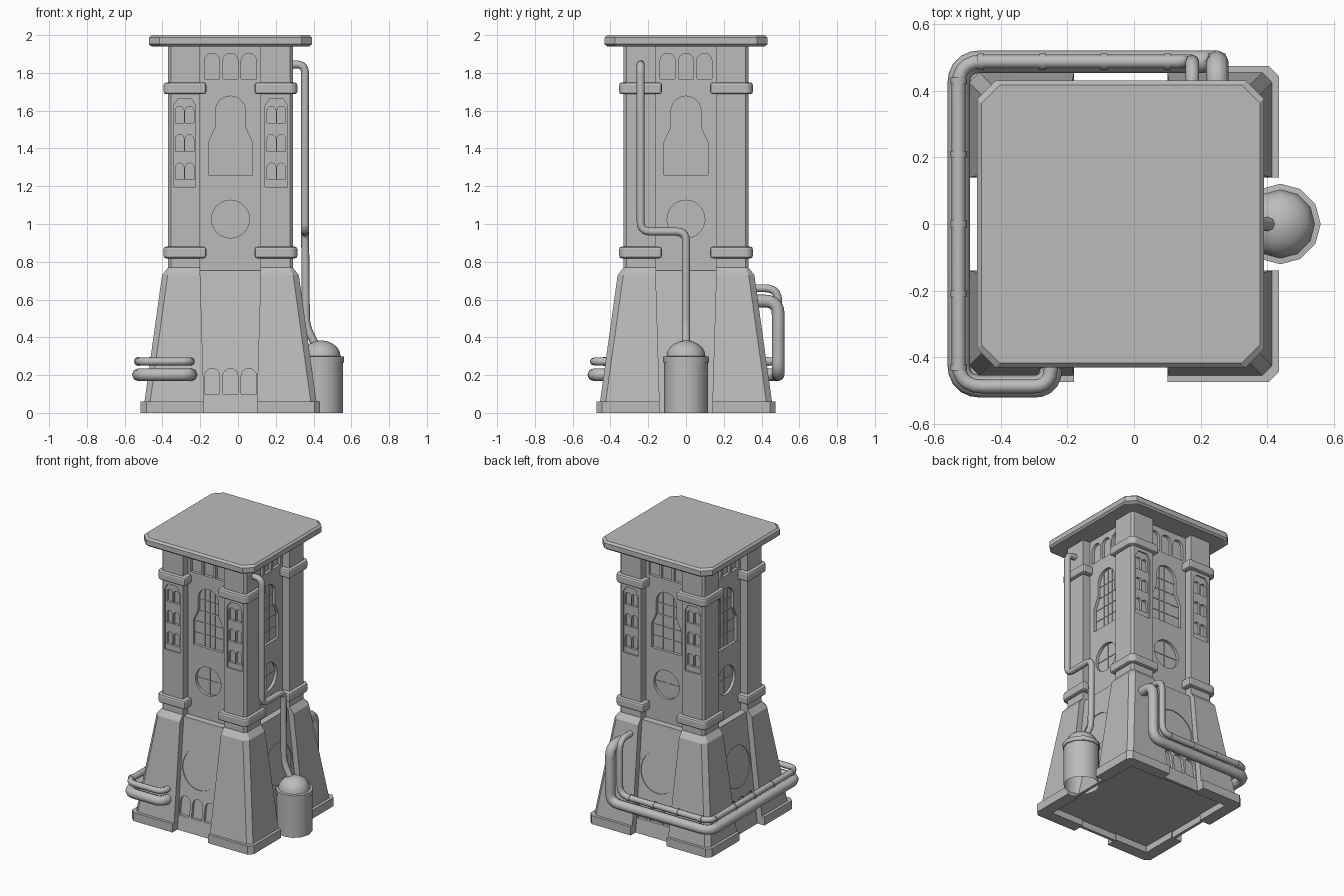
import bpy, bmesh, math
from mathutils import Vector, Matrix

cube = bpy.data.objects.get("Cube")
if cube:
    bpy.data.objects.remove(cube, do_unlink=True)

CX = -0.04  # tower axis

stone = bpy.data.materials.new("grey stone")
stone.use_nodes = True
stone.diffuse_color = (0.5, 0.5, 0.5, 1)
stone.node_tree.nodes["Principled BSDF"].inputs["Base Color"].default_value = (0.5, 0.5, 0.5, 1)


def make(name, bm, x=CX, y=0):
    bmesh.ops.recalc_face_normals(bm, faces=bm.faces)
    mesh = bpy.data.meshes.new(name)
    bm.to_mesh(mesh)
    bm.free()
    mesh.materials.append(stone)
    ob = bpy.data.objects.new(name, mesh)
    ob.location = (x, y, 0)
    bpy.context.collection.objects.link(ob)
    return ob


def loft(bm, rings, turn=0, caps=(True, True)):
    """Skin a stack of closed rings, turned about the vertical axis."""
    rot = Matrix.Rotation(turn, 3, 'Z')
    rows = [[bm.verts.new(rot @ Vector(p)) for p in ring] for ring in rings]
    for a, b in zip(rows, rows[1:]):
        for i in range(len(a)):
            j = (i + 1) % len(a)
            bm.faces.new((a[i], a[j], b[j], b[i]))
    if caps[0]:
        bm.faces.new(rows[0][::-1])
    if caps[1]:
        bm.faces.new(rows[-1])


def octagon(h, c, z):
    k = h - c
    return [(h, -k, z), (h, k, z), (k, h, z), (-k, h, z),
            (-h, k, z), (-h, -k, z), (-k, -h, z), (k, -h, z)]


def corner(a, h, c, z):
    """L-shaped section wrapping one corner of the core."""
    i = h - 0.083
    return [(h, a, z), (h, h - c, z), (h - c, h, z), (a, h, z), (a, i, z), (i, i, z), (i, a, z)]


def circle(r, z, n=12):
    return [(r * math.cos(math.tau * i / n), r * math.sin(math.tau * i / n), z) for i in range(n)]


def smooth(ob):
    bpy.ops.object.select_all(action='DESELECT')
    ob.select_set(True)
    bpy.context.view_layer.objects.active = ob
    bpy.ops.object.shade_smooth_by_angle(angle=math.radians(50))


# Wall distance from the axis at a height
def core_wall(z):
    return 0.275 if z > 0.757 else 0.42 - 0.134 * z


def post_wall(z):
    return 0.33


# Outlines in (across, height)
def arch(u, z0, w, height, n=8):
    r = w / 2
    top = z0 + height - r
    return [(u - r, z0), (u + r, z0)] + [
        (u + r * math.cos(math.pi * i / n), top + r * math.sin(math.pi * i / n)) for i in range(n + 1)]


def disc(z, r, n=28):
    return [(r * math.cos(math.tau * i / n), z + r * math.sin(math.tau * i / n)) for i in range(n)]


def bar(u0, u1, z0, z1):
    return [(u0, z0), (u1, z0), (u1, z1), (u0, z1)]


def prism(bm, outline, wall, inner, outer, turn):
    """Solid that follows the wall from one offset to another."""
    loft(bm, [[(u, -wall(z) + inner, z) for u, z in outline],
              [(u, -wall(z) - outer, z) for u, z in outline]], turn)


def cut(target, name, outlines, wall, depth, turns):
    bm = bmesh.new()
    for t in turns:
        for o in outlines:
            prism(bm, o, wall, depth, 0.03, t)
    cutter = make(name, bm)
    cutter.hide_render = True
    cutter.hide_set(True)
    cutter.display_type = 'WIRE'
    mod = target.modifiers.new(name, 'BOOLEAN')
    mod.operation = 'DIFFERENCE'
    mod.solver = 'EXACT'
    mod.object = cutter


QUARTERS = [math.pi / 2 * i for i in range(4)]
FRONT, RIGHT, BACK, LEFT = QUARTERS

# Recessed core, hollowed underneath
bm = bmesh.new()
loft(bm, [octagon(h, 0.02, z) for h, z in
          [(0.4, 0.045), (0.4, 0), (0.42, 0), (core_wall(0.755), 0.755), (0.275, 0.757), (0.275, 1.95)]])
core = make("tower_core", bm)

# Windows in each recessed side
window = [(-0.117, 1.26), (0.117, 1.26), (0.117, 1.43), (0.08, 1.51)]
window += [(0.08 * math.cos(math.pi * i / 12), 1.597 + 0.08 * math.sin(math.pi * i / 12)) for i in range(13)]
window += [(-0.08, 1.51), (-0.117, 1.43)]
trio = [-0.097, 0, 0.097]
openings = [window, disc(1.026, 0.1)] + [arch(u, 1.767, 0.08, 0.137) for u in trio]
cut(core, "upper_window_cutter", openings, core_wall, 0.02, QUARTERS)
cut(core, "roundel_cutter", [disc(0.437, 0.14)], core_wall, 0.006, QUARTERS)
cut(core, "low_arch_cutter", [arch(u, 0.1, 0.08, 0.135) for u in trio], core_wall, 0.02,
    (FRONT, BACK, LEFT))

# Glazing bars
bars = [bar(u - 0.003, u + 0.003, 1.26, top) for u, top in [(-0.04, 1.66), (0, 1.67), (0.04, 1.66)]]
bars += [bar(-w, w, z - 0.003, z + 0.003) for z, w in
         [(1.34, 0.115), (1.42, 0.115), (1.5, 0.083), (1.58, 0.08)]]
bars += [bar(-0.003, 0.003, 0.928, 1.124), bar(-0.098, 0.098, 1.023, 1.029)]
bm = bmesh.new()
for t in QUARTERS:
    for b in bars:
        prism(bm, b, core_wall, 0.022, -0.016, t)
make("glazing_bars", bm)

# Corner posts with plinth and flared foot
post = [(0.14, 0.475, 0.03, 0), (0.14, 0.475, 0.03, 0.06), (0.14, 0.455, 0.03, 0.0601),
        (0.16, 0.362, 0.03, 0.73), (0.16, 0.33, 0.015, 0.77), (0.16, 0.33, 0.015, 1.95)]
bm = bmesh.new()
for t in QUARTERS:
    loft(bm, [corner(*s) for s in post], t)
posts = make("corner_posts", bm)

# Paired windows on the front and back of the posts
panels, panes = [], []
for side in (-1, 1):
    u = side * 0.243
    panels.append([(u - 0.059, 1.197), (u + 0.059, 1.197), (u + 0.059, 1.625),
                   (u + 0.035, 1.664), (u - 0.035, 1.664), (u - 0.059, 1.625)])
    for z in (1.235, 1.385, 1.535):
        panes += [arch(u + d, z, 0.046, 0.088, 6) for d in (-0.026, 0.026)]
cut(posts, "panel_cutter", panels, post_wall, 0.01, (FRONT, BACK))
cut(posts, "pane_cutter", panes, post_wall, 0.028, (FRONT, BACK))

# Bands round the posts
bm = bmesh.new()
for t in QUARTERS:
    for z in (0.818, 1.687):
        loft(bm, [corner(0.128, 0.354, 0.025, z), corner(0.128, 0.354, 0.025, z + 0.062)], t)
bands = make("post_bands", bm)
bevel = bands.modifiers.new("bevel", 'BEVEL')
bevel.width = 0.013
bevel.segments = 2

# Roof slab
bm = bmesh.new()
loft(bm, [octagon(h, 0.055, z) for h, z in
          [(0.418, 1.94), (0.431, 1.952), (0.431, 1.987), (0.418, 2.0)]])
make("roof_slab", bm)


# Pipes
def rounded(points, radius, steps=5):
    pts = [Vector(p) for p in points]
    out = [pts[0]]
    for a, b, c in zip(pts, pts[1:], pts[2:]):
        r = min(radius, (a - b).length * 0.49, (c - b).length * 0.49)
        p, q = b + (a - b).normalized() * r, b + (c - b).normalized() * r
        for i in range(steps + 1):
            t = i / steps
            out.append(p * (1 - t) ** 2 + b * 2 * t * (1 - t) + q * t * t)
    return out + [pts[-1]]


def pipe(name, points, r, bend):
    path = rounded(points, bend)
    curve = bpy.data.curves.new(name, 'CURVE')
    curve.dimensions = '3D'
    curve.bevel_depth = r
    curve.bevel_resolution = 2
    curve.use_fill_caps = True
    spline = curve.splines.new('POLY')
    spline.points.add(len(path) - 1)
    for sp, p in zip(spline.points, path):
        sp.co = (*p, 1)
    curve.materials.append(stone)
    ob = bpy.data.objects.new(name, curve)
    bpy.context.collection.objects.link(ob)
    bpy.ops.object.select_all(action='DESELECT')
    ob.select_set(True)
    bpy.context.view_layer.objects.active = ob
    bpy.ops.object.convert(target='MESH')
    smooth(bpy.context.view_layer.objects.active)


def wrap_pipe(name, z, r, x_end, top):
    pipe(name, [(-0.25, -0.38, z), (-0.25, -0.488, z), (-0.527, -0.488, z), (-0.527, 0.488, z),
                (x_end, 0.488, z), (x_end, 0.488, top), (x_end, 0.33, top)], r, 0.07)


wrap_pipe("large_wrap_pipe", 0.202, 0.034, 0.25, 0.592)
wrap_pipe("small_wrap_pipe", 0.272, 0.021, 0.175, 0.66)
pipe("tank_pipe", [(0.42, 0, 0.34), (0.36, 0, 0.46), (0.355, 0, 0.96), (0.355, -0.24, 0.96),
                   (0.355, -0.24, 1.845), (0.26, -0.24, 1.845)], 0.021, 0.05)

# Collars on the small wrap pipe
for x in (-0.46, -0.275, -0.09, 0.1):
    pipe("back_pipe_collar", [(x - 0.01, 0.488, 0.272), (x + 0.01, 0.488, 0.272)], 0.025, 0)
for y in (-0.43, -0.21, 0, 0.21, 0.43):
    pipe("side_pipe_collar", [(-0.527, y - 0.01, 0.272), (-0.527, y + 0.01, 0.272)], 0.025, 0)

# Tank with rim and dome
bm = bmesh.new()
tank = [(0.116, 0), (0.116, 0.266), (0.121, 0.268), (0.121, 0.298), (0.103, 0.3)]
tank += [(0.103 * math.cos(a), 0.3 + 0.083 * math.sin(a)) for a in (0.3, 0.6, 0.9, 1.2, 1.45)]
loft(bm, [circle(r, z) for r, z in tank], caps=(False, True))
smooth(make("tank", bm, 0.44))
